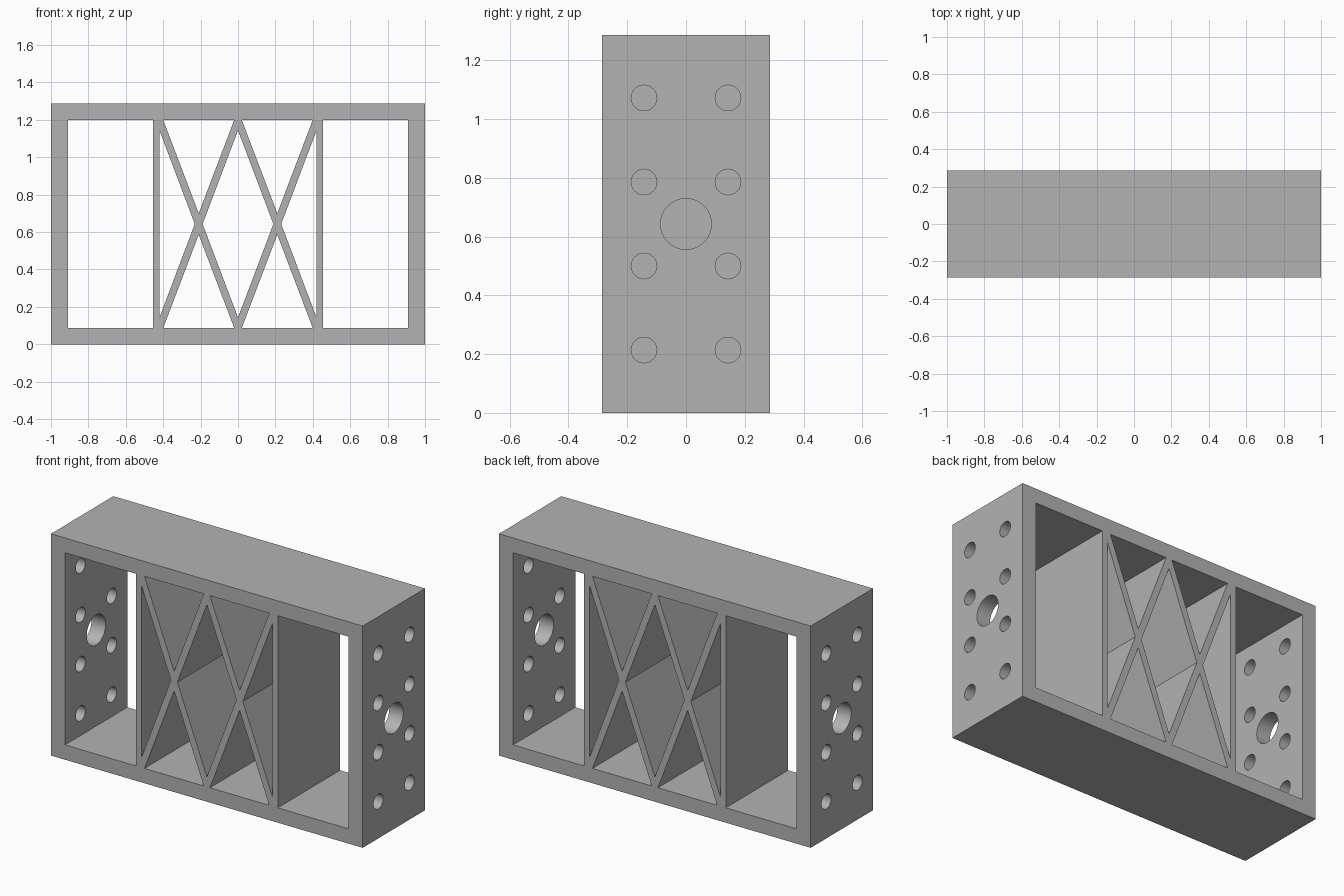
import bpy, bmesh
from mathutils import Matrix, Vector

cube = bpy.data.objects.get("Cube")
if cube:
    bpy.data.objects.remove(cube, do_unlink=True)

WIDTH, DEPTH, HEIGHT = 2.0, 0.571, 1.286
MID = HEIGHT / 2
WALL = 0.09                    # end wall thickness
LOW, HIGH = 0.086, HEIGHT - 0.086   # inner floor and ceiling
OUTER, INNER = 0.455, 0.42     # faces of the upright dividers
CROSS = INNER / 2              # centre of each crossed brace

grey = bpy.data.materials.new("Plain Grey")
grey.use_nodes = True
colour = (0.45, 0.45, 0.45, 1)
grey.diffuse_color = colour
grey.node_tree.nodes["Principled BSDF"].inputs["Base Color"].default_value = colour


def make_object(name, bm):
    bmesh.ops.recalc_face_normals(bm, faces=bm.faces)
    mesh = bpy.data.meshes.new(name)
    bm.to_mesh(mesh)
    bm.free()
    mesh.materials.append(grey)
    obj = bpy.data.objects.new(name, mesh)
    bpy.context.collection.objects.link(obj)
    return obj


def add_prism(bm, outline):
    """Extrude an x-z outline right through the depth."""
    face = bm.faces.new([bm.verts.new((x, -DEPTH, z)) for x, z in outline])
    new = bmesh.ops.extrude_face_region(bm, geom=[face])["geom"]
    verts = [v for v in new if isinstance(v, bmesh.types.BMVert)]
    bmesh.ops.translate(bm, verts=verts, vec=(0, 2 * DEPTH, 0))


def add_drill(bm, x, y, z, radius):
    """Cylinder along x that passes through one end wall."""
    place = Matrix.Translation((x, y, z)) @ Matrix.Rotation(1.5707963, 4, "Y")
    bmesh.ops.create_cone(bm, cap_ends=True, segments=48, radius1=radius,
                          radius2=radius, depth=4 * WALL, matrix=place)


# Solid block
bm = bmesh.new()
bmesh.ops.create_cube(bm, size=1, matrix=Matrix.Translation((0, 0, MID))
                      @ Matrix.Diagonal(Vector((WIDTH, DEPTH, HEIGHT, 1))))
frame = make_object("braced_frame", bm)

# Openings between walls, dividers and crossed braces
bm = bmesh.new()
gap = 0.057      # vertical half thickness of a brace
half = 0.19      # half width of the triangular openings
edge = 1 - WALL
for s in (-1, 1):
    add_prism(bm, [(s * OUTER, LOW), (s * edge, LOW), (s * edge, HIGH), (s * OUTER, HIGH)])
    for end, d in ((LOW, -gap), (HIGH, gap)):
        add_prism(bm, [(s * CROSS - half, end), (s * CROSS + half, end), (s * CROSS, MID + d)])
    add_prism(bm, [(s * INNER, LOW + gap), (s * INNER, HIGH - gap), (s * (CROSS + 0.021), MID)])
add_prism(bm, [(0, LOW + gap), (CROSS - 0.021, MID), (0, HIGH - gap), (0.021 - CROSS, MID)])
openings = make_object("openings_cutter", bm)

# Bolt holes and central bores in both end walls
bm = bmesh.new()
for x in (-1, 1):
    add_drill(bm, x, 0, MID, 0.0865)
    for y in (-0.143, 0.143):
        for row in (-1.5, -0.5, 0.5, 1.5):
            add_drill(bm, x, y, MID + row * 0.286, 0.0435)
holes = make_object("holes_cutter", bm)

# Cut the block and keep the finished mesh
for cutter in (openings, holes):
    cutter.hide_render = True
    mod = frame.modifiers.new(cutter.name, "BOOLEAN")
    mod.operation = "DIFFERENCE"
    mod.solver = "EXACT"
    mod.object = cutter
graph = bpy.context.evaluated_depsgraph_get()
result = bpy.data.meshes.new_from_object(frame.evaluated_get(graph))
frame.modifiers.clear()
frame.data = result
for cutter in (openings, holes):
    bpy.data.objects.remove(cutter, do_unlink=True)

# Round holes smooth, everything else crisp
bpy.ops.object.select_all(action="DESELECT")
frame.select_set(True)
bpy.context.view_layer.objects.active = frame
bpy.ops.object.shade_smooth_by_angle(angle=0.3)
